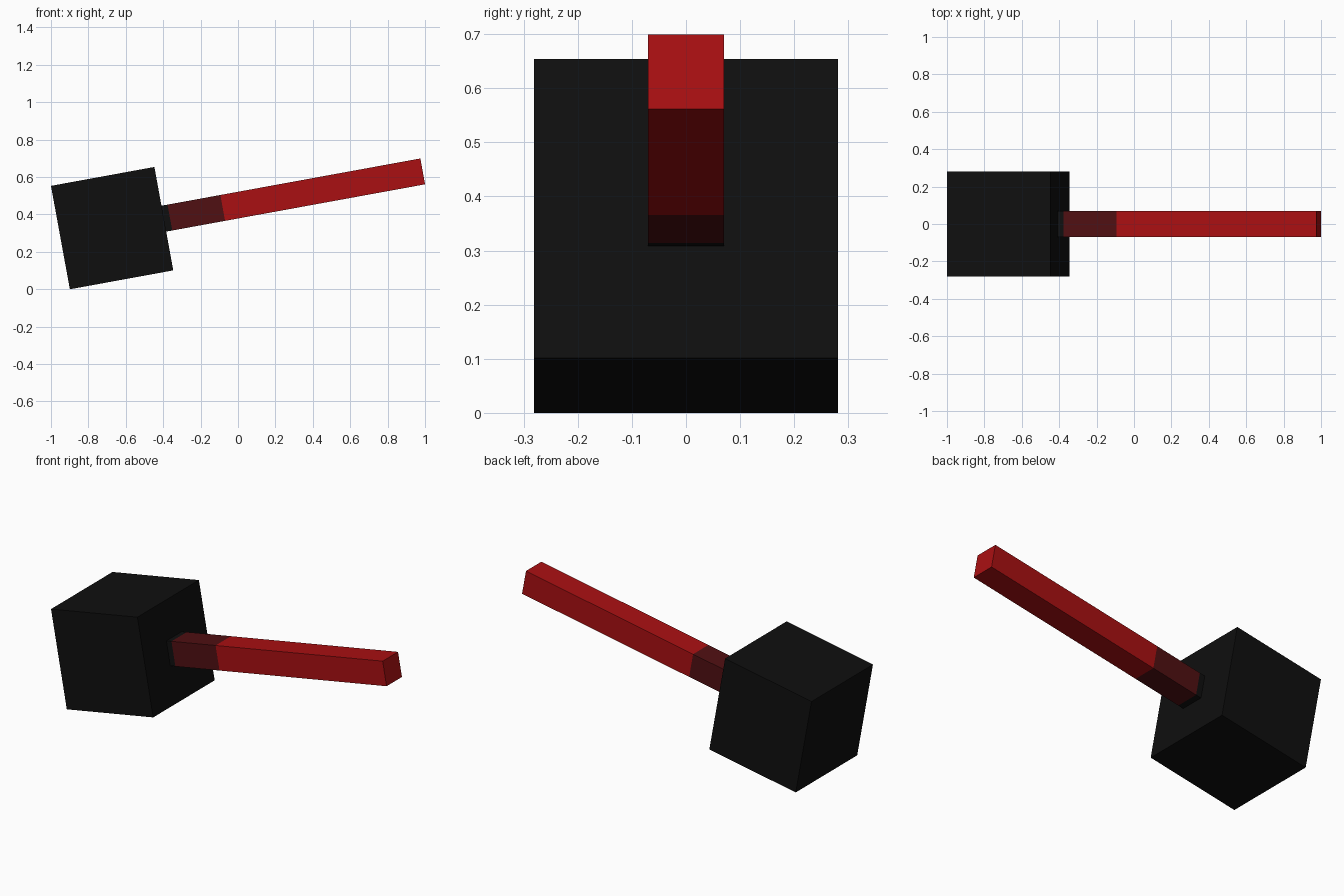
import bpy
import bmesh
import math
from mathutils import Matrix, Vector

cube = bpy.data.objects.get("Cube")
if cube:
    bpy.data.objects.remove(cube, do_unlink=True)

HEAD = 0.562            # edge length of the cubic head
GRIP = 0.1405           # thickness of the square handle
TILT = math.radians(10.35)
# Hammer axis runs along local +x from the middle of the head
PLACE = Matrix.Translation((-0.673, 0, 0.327)) @ Matrix.Rotation(-TILT, 4, 'Y')


def material(name, rgb):
    m = bpy.data.materials.new(name)
    m.use_nodes = True
    colour = (*rgb, 1)
    m.diffuse_color = colour
    bsdf = m.node_tree.nodes["Principled BSDF"]
    bsdf.inputs["Base Color"].default_value = colour
    return m


black = material("black", (0.0047, 0.0047, 0.0047))
dark_red = material("dark red", (0.08, 0.005, 0.006))
red = material("red", (0.40, 0.005, 0.006))


def square_bar(name, stations, size, mats):
    """Square bar along x; each span between stations gets its own material."""
    bm = bmesh.new()
    h = size / 2
    rings = [[bm.verts.new((x, y, z)) for y, z in ((-h, -h), (h, -h), (h, h), (-h, h))]
             for x in stations]
    for i, (a, b) in enumerate(zip(rings, rings[1:])):
        for k in range(4):
            n = (k + 1) % 4
            bm.faces.new((a[k], a[n], b[n], b[k])).material_index = i
    bm.faces.new(rings[0]).material_index = 0
    bm.faces.new(rings[-1]).material_index = len(mats) - 1
    bmesh.ops.recalc_face_normals(bm, faces=bm.faces)
    mesh = bpy.data.meshes.new(name)
    bm.to_mesh(mesh)
    bm.free()
    for m in mats:
        mesh.materials.append(m)
    obj = bpy.data.objects.new(name, mesh)
    obj.matrix_world = PLACE
    bpy.context.collection.objects.link(obj)
    return obj


# Cubic hammer head
square_bar("hammer_head", (-HEAD / 2, HEAD / 2), HEAD, [black])

# Handle: short black neck, dark red band, long red grip
square_bar("handle", (0.25, 0.314, 0.601, 1.688), GRIP, [black, dark_red, red])
